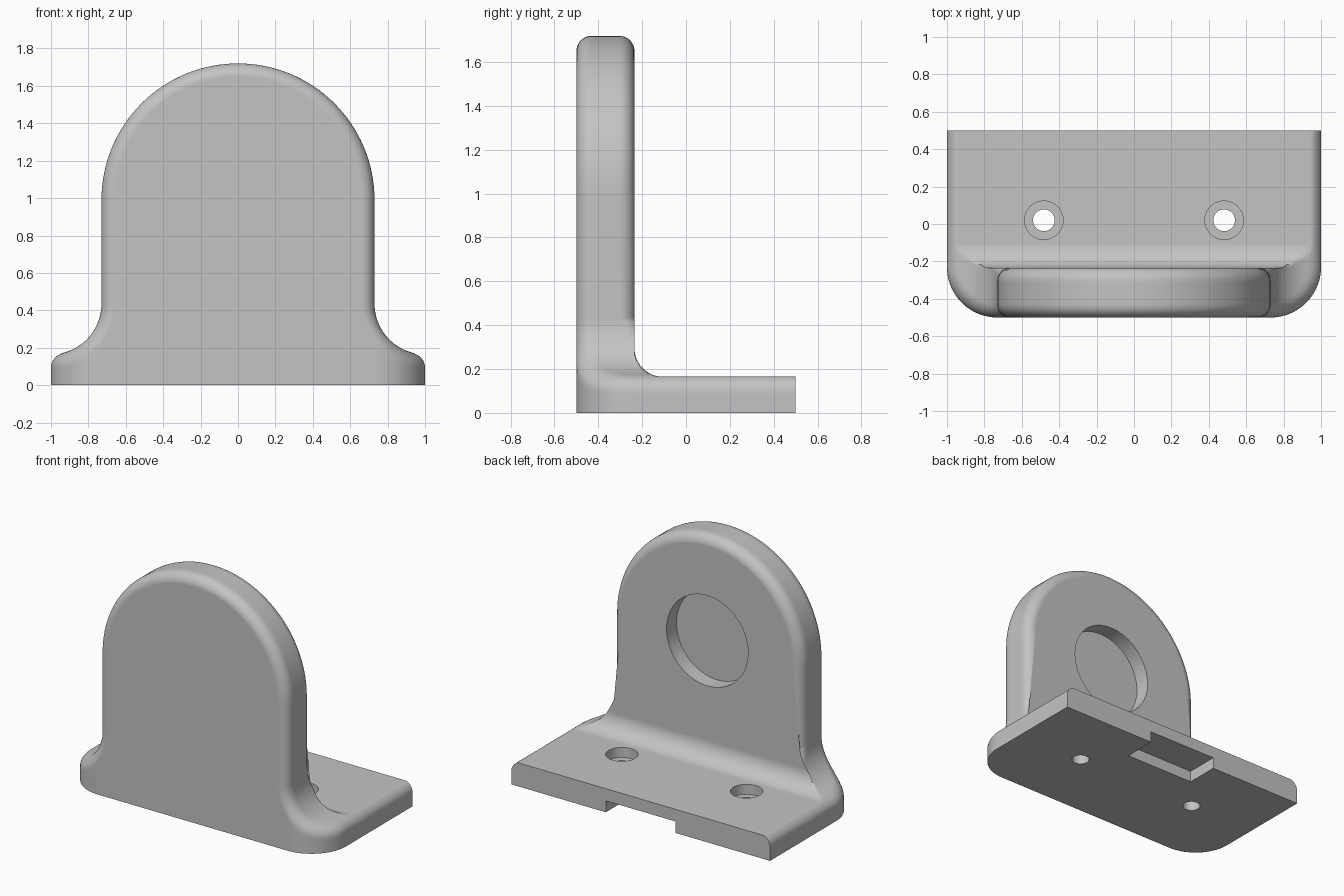
import bpy, bmesh
from math import sin, cos, pi, hypot, atan2, sqrt, radians
from mathutils import Matrix

if "Cube" in bpy.data.objects:
    bpy.data.objects.remove(bpy.data.objects["Cube"], do_unlink=True)

# Main dimensions
HALF, SIDE, ARCH_Z = 1.0, 0.73, 0.99       # base half width, upright half width, arch centre
FLARE, FLARE_Z, PLATE = 0.27, 0.435, 0.165  # side flare radius and centre, plate thickness
FRONT, BACK, REAR = -0.5, -0.235, 0.5       # front face, back of upright, rear of base
ROUND, FILLET = 0.07, 0.13                  # edge rounding, rear inside fillet
CORNER_Y = FRONT + FLARE


def profile_depth(x, z):
    """Depth below the arch, straight side or flare."""
    if z > ARCH_Z:
        return SIDE - hypot(x, z - ARCH_Z)
    if z > FLARE_Z:
        return SIDE - x
    return hypot(HALF - x, FLARE_Z - z) - FLARE


def plan_depth(x, y):
    """Depth inside the rounded base outline."""
    if x > SIDE and y < CORNER_Y:
        return FLARE - hypot(x - SIDE, y - CORNER_Y)
    return min(HALF - x, y - FRONT)


def inside(x, y, z, slab):
    u, v = profile_depth(x, z), plan_depth(x, y)
    if slab:
        v = min(v, BACK - y + 0.45 * max(0, FLARE_Z + 0.015 - z))
    if u < 0 or v < -1e-7:
        return False
    return hypot(max(0, ROUND - u), max(0, ROUND - v)) <= ROUND + 1e-7


def surface_point(outer, inner, y, slab):
    lo, hi = 0.0, 1.0
    for _ in range(32):
        t = (lo + hi) / 2
        x, z = (a + (b - a) * t for a, b in zip(outer, inner))
        if inside(x, y, z, slab):
            hi = t
        else:
            lo = t
    return tuple(a + (b - a) * hi for a, b in zip(outer, inner))


def section(y, slab, top):
    """Outline of the bracket at one depth."""
    edge = HALF
    if y < CORNER_Y:
        edge = SIDE + sqrt(max(0, FLARE ** 2 - (y - CORNER_Y) ** 2))
    half = [(edge, 0.0)]
    ox = HALF + 0.3
    steep = atan2(FLARE_Z - 0.03, ox - edge)
    n = 36
    for i in range(n + 1):
        a = steep * (1 - i / n)
        reach = 0.9 / cos(a)
        target = (ox - reach * cos(a), FLARE_Z - reach * sin(a))
        half.append(surface_point((ox, FLARE_Z), target, y, slab))
    n = 32
    for i in range(n + 1):
        a = pi / 2 * i / n
        half.append(surface_point((0.8 * cos(a), ARCH_Z + 0.8 * sin(a)), (0, ARCH_Z), y, slab))
    ring = half + [(-x, z) for x, z in reversed(half[:-1])]
    return [(x, y, min(z, top)) for x, z in ring]


# Depth stations: upright slab, then fillet and plate
front_rows = [CORNER_Y - FLARE * cos(pi / 2 * i / 20) for i in range(21)]
rows = [y for y in front_rows if y < BACK - ROUND - 0.005]
rows += [BACK - ROUND * (1 - sin(pi / 2 * i / 8)) for i in range(9)]
rings = [section(y, True, 9) for y in rows]
for i in range(13):
    t = FILLET * cos(pi / 2 * i / 12)
    top = PLATE + FILLET - sqrt(max(0, FILLET ** 2 - t ** 2))
    rings.append(section(BACK + FILLET - t, False, top))
rings.append(section(REAR, False, PLATE))

# Skin the sections
bm = bmesh.new()
loops = [[bm.verts.new(p) for p in ring] for ring in rings]
count = len(loops[0])
for a, b in zip(loops, loops[1:]):
    for i in range(count):
        j = (i + 1) % count
        bm.faces.new((a[i], a[j], b[j], b[i]))
bm.faces.new(loops[0])
bm.faces.new(loops[-1])
bmesh.ops.remove_doubles(bm, verts=bm.verts, dist=1e-4)
bmesh.ops.dissolve_degenerate(bm, edges=bm.edges, dist=1e-5)
bmesh.ops.recalc_face_normals(bm, faces=bm.faces)
mesh = bpy.data.meshes.new("bracket")
bm.to_mesh(mesh)
bm.free()
bracket = bpy.data.objects.new("bracket", mesh)
bpy.context.collection.objects.link(bracket)

grey = bpy.data.materials.new("plain grey")
grey.use_nodes = True
colour = (0.55, 0.55, 0.55, 1)
grey.diffuse_color = colour
grey.node_tree.nodes["Principled BSDF"].inputs["Base Color"].default_value = colour
mesh.materials.append(grey)


def cut(name, build):
    """Subtract a temporary shape from the bracket."""
    shape = bmesh.new()
    build(shape)
    me = bpy.data.meshes.new(name)
    shape.to_mesh(me)
    shape.free()
    me.materials.append(grey)
    cutter = bpy.data.objects.new(name, me)
    cutter.hide_render = True
    bpy.context.collection.objects.link(cutter)
    mod = bracket.modifiers.new(name, 'BOOLEAN')
    mod.operation, mod.solver, mod.object = 'DIFFERENCE', 'EXACT', cutter
    bpy.ops.object.modifier_apply(modifier=name)
    bpy.data.objects.remove(cutter, do_unlink=True)


def cylinder(radius, length, matrix, sides):
    return lambda b: bmesh.ops.create_cone(
        b, cap_ends=True, segments=sides, radius1=radius, radius2=radius, depth=length, matrix=matrix)


bpy.ops.object.select_all(action='DESELECT')
bracket.select_set(True)
bpy.context.view_layer.objects.active = bracket

# Round recess in the back of the upright
turn = Matrix.Rotation(pi / 2, 4, 'X')
cut("recess", cylinder(0.315, 0.3, Matrix.Translation((0, BACK - 0.11 + 0.15, ARCH_Z)) @ turn, 64))

# Counterbored screw holes
for side in (-1, 1):
    spot = (side * 0.482, 0.02)
    cut("counterbore", cylinder(0.103, 0.2, Matrix.Translation((*spot, PLATE - 0.07 + 0.1)), 40))
    cut("screw_hole", cylinder(0.058, 1, Matrix.Translation((*spot, 0)), 40))

# Notch under the rear edge
box = Matrix.Translation((0, 0.465, -0.02)) @ Matrix.Diagonal((0.54, 0.4, 0.2, 1))
cut("notch", lambda b: bmesh.ops.create_cube(b, size=1, matrix=box))

bpy.ops.object.shade_smooth_by_angle(angle=radians(32))
weighted = bracket.modifiers.new("clean_shading", 'WEIGHTED_NORMAL')
weighted.keep_sharp = True
